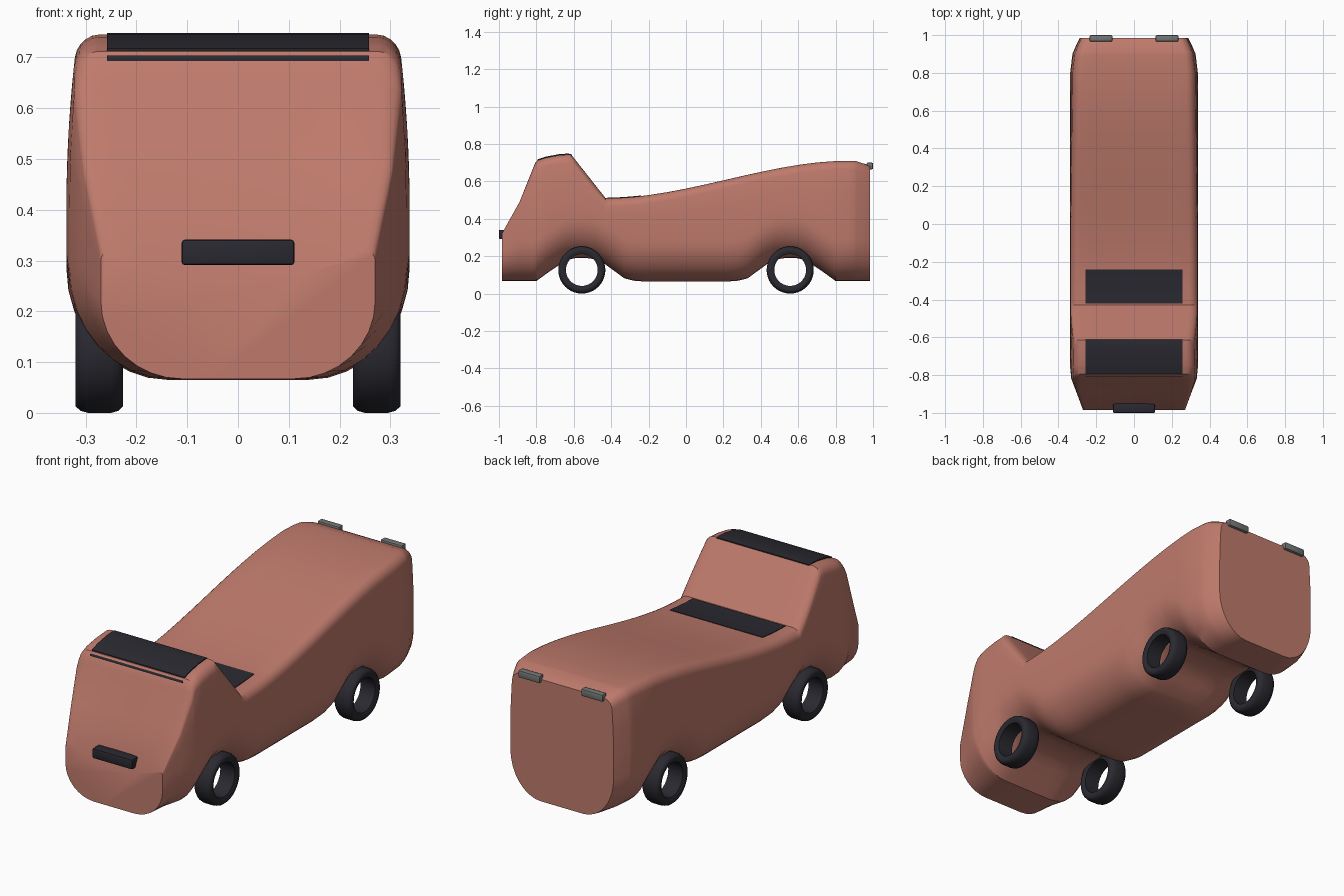
import bpy, bmesh
from math import sin, cos, pi, radians

if "Cube" in bpy.data.objects:
    bpy.data.objects.remove(bpy.data.objects["Cube"], do_unlink=True)


def material(name, rgb):
    m = bpy.data.materials.new(name)
    m.use_nodes = True
    color = (*rgb, 1)
    m.diffuse_color = color
    m.node_tree.nodes["Principled BSDF"].inputs["Base Color"].default_value = color
    return m


paint = material("clay red paint", (0.52, 0.195, 0.15))
dark = material("dark glass and rubber", (0.022, 0.022, 0.03))
grey = material("grey lamp", (0.17, 0.18, 0.18))


def make_object(name, bm, mat, angle=30):
    bmesh.ops.recalc_face_normals(bm, faces=bm.faces)
    mesh = bpy.data.meshes.new(name)
    bm.to_mesh(mesh)
    bm.free()
    mesh.materials.append(mat)
    ob = bpy.data.objects.new(name, mesh)
    bpy.context.collection.objects.link(ob)
    bpy.ops.object.select_all(action='DESELECT')
    ob.select_set(True)
    bpy.context.view_layer.objects.active = ob
    bpy.ops.object.shade_smooth_by_angle(angle=radians(angle))
    return ob


def lerp(points, y):
    for (a, u), (b, v) in zip(points, points[1:]):
        if y <= b:
            return u + (v - u) * max(0, y - a) / (b - a)
    return points[-1][1]


def bridge(bm, rings, closed):
    for a, b in zip(rings, rings[1:]):
        n = len(a)
        for i in range(n if closed else n - 1):
            j = (i + 1) % n
            bm.faces.new((a[i], a[j], b[j], b[i]))


# Side profiles of the body
CAB = [(-.985, .32), (-.89, .49), (-.81, .69), (-.795, .712), (-.75, .727),
       (-.68, .74), (-.615, .745), (-.43, .51)]
TAIL = [(.87, .71), (.91, .708), (.96, .692), (.985, .68)]
FLOOR = [(.23, .065), (.28, .069), (.33, .082), (.43, .155), (.48, .182), (.53, .19),
         (.59, .19), (.64, .178), (.72, .125), (.8, .067), (.985, .067)]
WIDTH = [(-.985, .27), (-.89, .305), (-.82, .332), (-.76, .338), (.8, .338),
         (.9, .326), (.95, .305), (.985, .287)]


def top_z(y):
    if y < -.43:
        return lerp(CAB, y)
    if y > .87:
        return lerp(TAIL, y)
    t = (y + .43) / 1.3
    return .51 + .2 * t * t * (3 - 2 * t)


def section(y):
    """Half outline from the floor centre to the roof centre, then mirrored."""
    w, low, high = lerp(WIDTH, y), lerp(FLOOR, abs(y)), top_z(y)
    rx, rz = .2 * w / .338, min(.22, .6 * (high - low))
    r = .02 if y < -.85 else .045
    half = [(x * (w - rx), low) for x in (0, .5)]
    for i in range(9):
        a = i * pi / 16
        half.append((w - rx + rx * sin(a), low + rz - rz * cos(a)))
    half += [(w, low + rz + (high - r - low - rz) * t) for t in (.33, .67)]
    for i in range(6):
        a = i * pi / 10
        half.append((w - r + r * cos(a), high - r + r * sin(a)))
    sag = .065 if y < -.98 else 0
    half += [(x * (w - r), high - sag * (1 - x * x)) for x in (.75, .5, .25, 0)]
    # Sides lean inwards above the waist
    half = [(x * (1 - .06 * (max(0, z - .4) / .33) ** 2), z) for x, z in half]
    return half + [(-x, z) for x, z in half[-2:0:-1]]


# Body lofted from front to back
stations = {round(y, 3) for y, _ in CAB + TAIL + WIDTH}
stations |= {s * y for y, _ in FLOOR for s in (-1, 1)}
stations |= {i / 10 for i in range(-4, 9)}
bm = bmesh.new()
rings = [[bm.verts.new((x, y, z)) for x, z in section(y)] for y in sorted(stations)]
bridge(bm, rings, True)
for ring in (rings[0], rings[-1]):
    bm.faces.new(ring)
make_object("body", bm, paint)


# Window plates that follow the top of the body
def plate(name, y0, y1, lift=.005):
    bm = bmesh.new()
    rows = []
    for i in range(9):
        y = y0 + (y1 - y0) * i / 8
        z = top_z(y)
        rows.append([bm.verts.new(p) for p in ((-.258, y, z - .002), (.258, y, z - .002),
                                               (.258, y, z + lift), (-.258, y, z + lift))])
    bridge(bm, rows, True)
    bm.faces.new(rows[0])
    bm.faces.new(rows[-1])
    make_object(name, bm, dark)


plate("roof_window", -.793, -.612)
plate("roof_window_trim", -.808, -.804)
plate("rear_deck_window", -.42, -.24, .003)


# Small bevelled boxes
def box(name, centre, size, mat):
    bm = bmesh.new()
    bmesh.ops.create_cube(bm, size=1)
    for v in bm.verts:
        v.co = [c + p * s for c, p, s in zip(centre, v.co, size)]
    bmesh.ops.bevel(bm, geom=bm.edges[:], offset=.006, segments=2, affect='EDGES', profile=.5)
    make_object(name, bm, mat)


box("front_grille", (0, -.972, .316), (.222, .056, .05), dark)
for side, x in (("left", .175), ("right", -.175)):
    box(side + "_tail_lamp", (x, .983, .682), (.12, .034, .036), grey)


# Open ring tyres, revolved around the axle
PROFILE = [(.232, .085), (.226, .1), (.226, .113), (.236, .122), (.25, .126),
           (.295, .126), (.31, .122), (.32, .113), (.32, .1), (.313, .085)]


def tyre(name, side, y):
    bm = bmesh.new()
    rings = []
    for i in range(40):
        a = 2 * pi * i / 40
        rings.append([bm.verts.new((side * x, y + r * cos(a), .126 + r * sin(a)))
                      for x, r in PROFILE])
    bridge(bm, rings + rings[:1], True)
    make_object(name, bm, dark, 50)


for end, y in (("front", -.557), ("rear", .557)):
    for name, side in (("left", 1), ("right", -1)):
        tyre(f"{end}_{name}_tyre", side, y)
